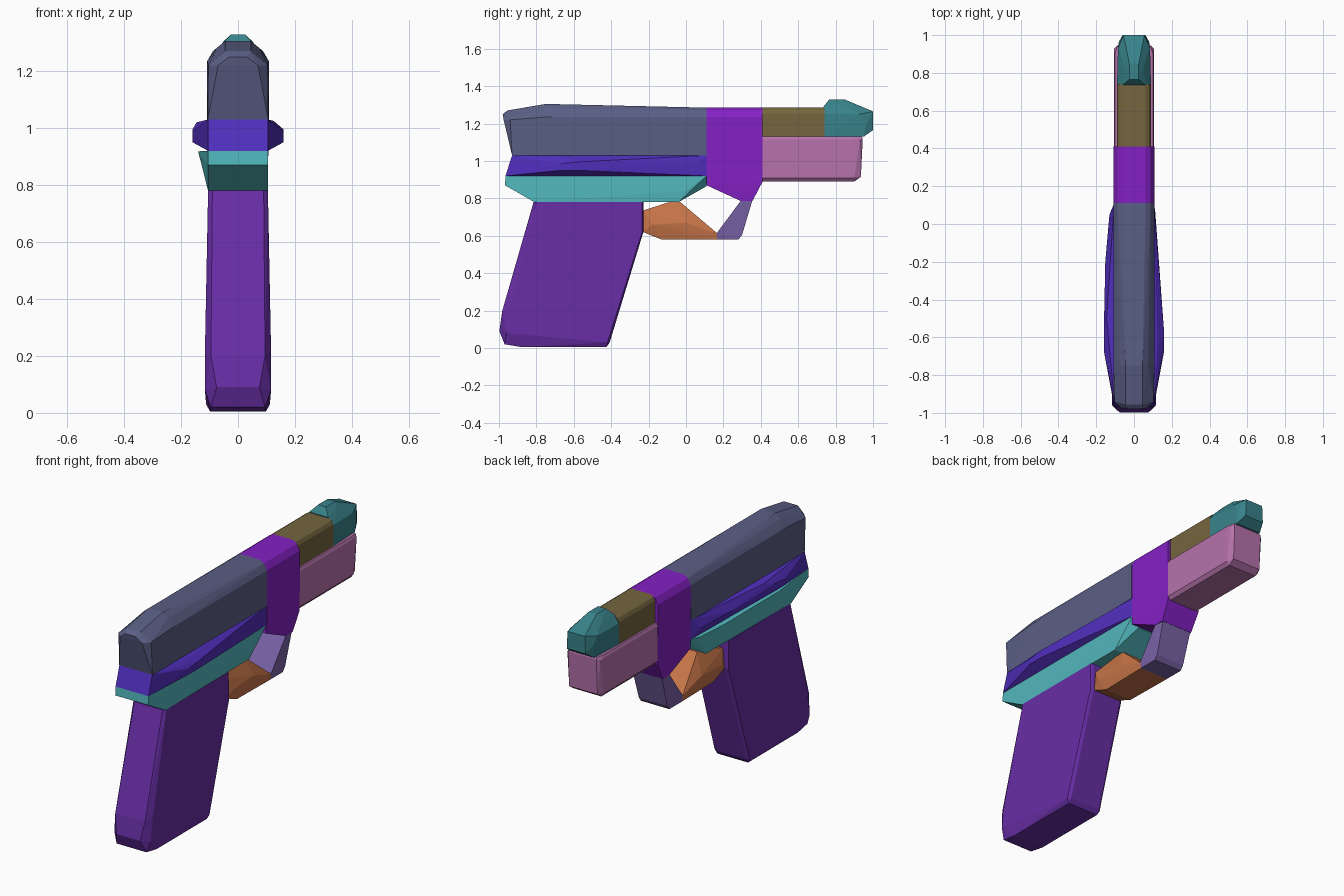
import bpy, bmesh, math

cube = bpy.data.objects.get("Cube")
if cube:
    bpy.data.objects.remove(cube, do_unlink=True)


def material(name, rgb):
    def lin(c):
        c /= 255
        return c / 12.92 if c <= 0.04045 else ((c + 0.055) / 1.055) ** 2.4
    col = [lin(c) for c in rgb] + [1.0]
    m = bpy.data.materials.new(name)
    m.use_nodes = True
    m.diffuse_color = col
    m.node_tree.nodes["Principled BSDF"].inputs["Base Color"].default_value = col
    return m


def faceted_block(name, mat, rows, extra=()):
    """Convex block from rows of (y, z, half width), mirrored in x, plus extra (x, y, z) points."""
    bm = bmesh.new()
    for y, z, w in rows:
        for s in (-1, 1):
            bm.verts.new((s * w, y, z))
    for p in extra:
        bm.verts.new(p)
    res = bmesh.ops.convex_hull(bm, input=bm.verts[:])
    junk = {g for g in res["geom_interior"] + res["geom_unused"]
            if isinstance(g, bmesh.types.BMVert) and g.is_valid}
    bmesh.ops.delete(bm, geom=list(junk), context='VERTS')
    bmesh.ops.dissolve_limit(bm, angle_limit=math.radians(1),
                             verts=bm.verts[:], edges=bm.edges[:])
    bmesh.ops.recalc_face_normals(bm, faces=bm.faces[:])
    me = bpy.data.meshes.new(name)
    bm.to_mesh(me)
    bm.free()
    me.materials.append(mat)
    ob = bpy.data.objects.new(name, me)
    bpy.context.collection.objects.link(ob)
    return ob


def section(y, points):
    """Cross-section at one y from (z, half width) points."""
    return [(y, z, w) for z, w in points]


slate = material("slate", (90, 95, 133))
indigo = material("indigo", (80, 46, 188))
cyan = material("cyan", (82, 184, 190))
purple = material("purple", (104, 46, 166))
orange = material("orange", (198, 116, 72))
lavender = material("lavender grey", (120, 98, 166))
violet = material("violet", (132, 33, 196))
olive = material("olive", (117, 102, 63))
pink = material("pink", (182, 115, 172))
teal = material("dark teal", (56, 131, 139))

# Upper slide with chamfered roof and sloped rear
faceted_block("slide", slate,
              section(0.11, [(1.03, 0.108), (1.235, 0.108), (1.27, 0.088), (1.285, 0.062)])
              + section(-0.75, [(1.235, 0.108), (1.28, 0.075), (1.305, 0.045)])
              + [(-0.93, 1.03, 0.106), (-0.90, 1.03, 0.108),
                 (-0.94, 1.22, 0.104), (-0.975, 1.22, 0.07),
                 (-0.98, 1.25, 0.03), (-0.955, 1.27, 0.045)])

# Rail band with side bulges
faceted_block("rail_band", indigo,
              [(0.11, 0.92, 0.105), (0.11, 1.03, 0.105),
               (-0.965, 0.92, 0.105), (-0.93, 1.03, 0.105),
               (-0.67, 0.95, 0.16), (-0.67, 0.985, 0.16),
               (-0.58, 0.95, 0.16), (-0.58, 0.995, 0.16),
               (-0.65, 1.025, 0.125), (0.07, 0.99, 0.112)],
              extra=[(-0.152, -0.2, 0.98), (-0.13, 0.05, 0.97), (-0.145, -0.5, 1.02)])

# Lower frame, a little wider on one side
faceted_block("lower_frame", cyan,
              [(-0.965, 0.92, 0.105), (-0.968, 0.87, 0.105), (-0.95, 0.86, 0.105),
               (-0.81, 0.78, 0.105), (-0.04, 0.78, 0.10),
               (0.0, 0.84, 0.105), (0.11, 0.92, 0.105), (0.11, 0.865, 0.06)],
              extra=[(-0.14, -0.65, 0.918), (-0.14, -0.15, 0.918), (-0.125, 0.05, 0.918)])

# Slanted grip
faceted_block("grip", purple,
              [(-0.80, 0.78, 0.105), (-0.815, 0.78, 0.09),
               (-0.235, 0.78, 0.105), (-0.228, 0.78, 0.09),
               (-0.235, 0.62, 0.107), (-0.228, 0.62, 0.09),
               (-0.42, 0.03, 0.112), (-0.408, 0.03, 0.095), (-0.425, 0.005, 0.098),
               (-0.88, 0.005, 0.098), (-0.97, 0.02, 0.095),
               (-0.96, 0.08, 0.116), (-0.94, 0.22, 0.116),
               (-0.998, 0.09, 0.075), (-0.982, 0.2, 0.095)])

# Trigger guard, rear and front pieces
faceted_block("guard_rear", orange,
              [(-0.23, 0.735, 0.075), (-0.23, 0.62, 0.085),
               (-0.09, 0.78, 0.05), (-0.03, 0.78, 0.05),
               (-0.18, 0.66, 0.10), (0.0, 0.67, 0.10),
               (-0.13, 0.58, 0.085), (0.165, 0.58, 0.09), (0.165, 0.615, 0.095)])
faceted_block("guard_front", lavender,
              [(0.165, 0.615, 0.095), (0.165, 0.58, 0.09),
               (0.28, 0.58, 0.09), (0.30, 0.605, 0.09),
               (0.355, 0.79, 0.095), (0.295, 0.79, 0.10)])

# Collar joining the slide, guard and barrel
roof = [(1.235, 0.108), (1.27, 0.088), (1.285, 0.062)]
faceted_block("collar", violet,
              section(0.11, [(0.87, 0.106)] + roof)
              + section(0.41, [(0.89, 0.106)] + roof)
              + [(0.355, 0.785, 0.10), (0.295, 0.785, 0.10)])

# Barrel top
barrel = [(1.13, 0.09), (1.255, 0.09), (1.275, 0.08), (1.285, 0.062)]
faceted_block("barrel", olive, section(0.41, barrel) + section(0.74, barrel))

# Block under the barrel
under = [(0.89, 0.09), (0.91, 0.106), (1.115, 0.107), (1.13, 0.10)]
faceted_block("under_barrel", pink,
              section(0.41, under) + section(0.90, under)
              + [(0.935, 0.915, 0.09), (0.93, 1.11, 0.105),
                 (0.945, 1.12, 0.09), (0.94, 1.13, 0.09)])

# Muzzle tip with raised sight
faceted_block("muzzle", teal,
              section(0.735, [(1.13, 0.09), (1.25, 0.09), (1.29, 0.06)])
              + [(0.765, 1.328, 0.025), (0.85, 1.328, 0.025), (0.83, 1.305, 0.05),
                 (0.95, 1.13, 0.08), (0.93, 1.25, 0.085), (0.965, 1.20, 0.08),
                 (1.0, 1.265, 0.055), (1.0, 1.165, 0.06)])
